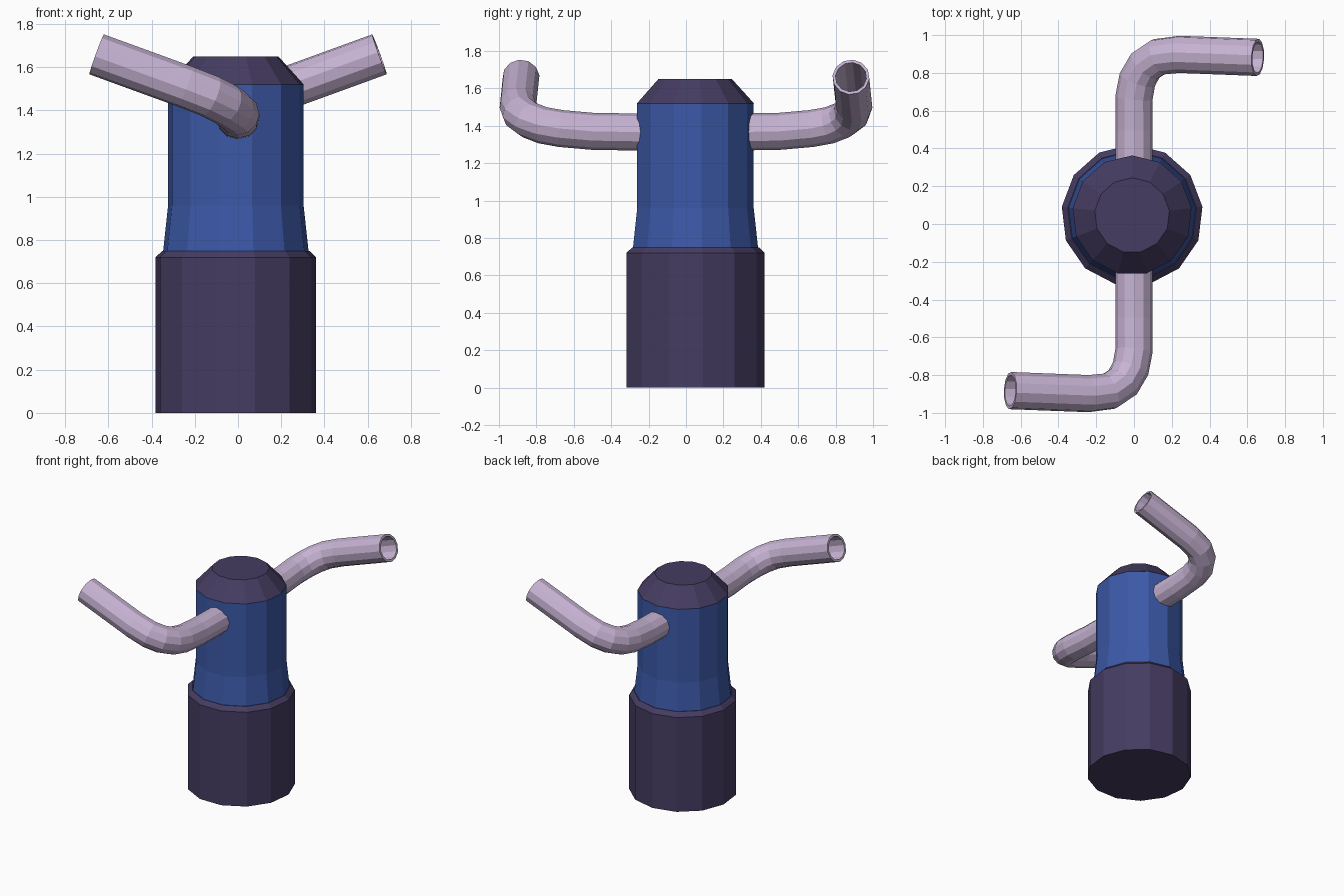
import bpy, bmesh, math
from mathutils import Vector, Matrix

if "Cube" in bpy.data.objects:
    bpy.data.objects.remove(bpy.data.objects["Cube"])

CX, CY, SIDES = -0.01, 0.046, 13


def material(name, rgb):
    m = bpy.data.materials.new(name)
    m.diffuse_color = (*rgb, 1)
    m.use_nodes = True
    m.node_tree.nodes["Principled BSDF"].inputs["Base Color"].default_value = m.diffuse_color
    return m


dark = material("dark_purple", (0.060, 0.045, 0.120))
blue = material("blue", (0.045, 0.100, 0.390))
mauve = material("pale_mauve", (0.570, 0.450, 0.650))


def finish(name, bm, mat):
    bmesh.ops.recalc_face_normals(bm, faces=bm.faces)
    me = bpy.data.meshes.new(name)
    bm.to_mesh(me)
    bm.free()
    me.materials.append(mat)
    ob = bpy.data.objects.new(name, me)
    bpy.context.collection.objects.link(ob)
    return ob


def bridge(bm, a, b):
    n = len(a)
    for i in range(n):
        j = (i + 1) % n
        bm.faces.new((a[i], a[j], b[j], b[i]))


def turned(name, profile, mat):
    """Closed faceted solid from (radius, height) pairs."""
    bm = bmesh.new()
    rings = []
    for r, z in profile:
        angles = [math.pi / 2 + math.tau * i / SIDES for i in range(SIDES)]
        rings.append([bm.verts.new((CX + r * math.cos(a), CY + r * math.sin(a), z))
                      for a in angles])
    for a, b in zip(rings, rings[1:]):
        bridge(bm, a, b)
    bm.faces.new(rings[0])
    bm.faces.new(rings[-1])
    return finish(name, bm, mat)


def tube(name, path, outer, inner, mat, turn, sides=12):
    """Hollow pipe swept along a path, then turned about z."""
    pts = [Vector(p) for p in path]
    segs = [(b - a).normalized() for a, b in zip(pts, pts[1:])]
    tangents = [segs[0]] + [(a + b).normalized() for a, b in zip(segs, segs[1:])] + [segs[-1]]
    up = Vector((0, 0, 1))
    bm = bmesh.new()
    out_rings, in_rings = [], []
    for p, t in zip(pts, tangents):
        up = (up - t * up.dot(t)).normalized()
        side = t.cross(up)
        for r, rings in ((outer, out_rings), (inner, in_rings)):
            rings.append([bm.verts.new(p + r * (math.cos(a) * side + math.sin(a) * up))
                          for a in (math.tau * i / sides for i in range(sides))])
    loop = out_rings + in_rings[::-1]
    for a, b in zip(loop, loop[1:] + loop[:1]):
        bridge(bm, a, b)
    bm.transform(Matrix.Rotation(turn, 4, 'Z'))
    return finish(name, bm, mat)


# Body: wide base, blue column, chamfered cap
turned("base", [(0.375, 0), (0.375, 0.72), (0.343, 0.75)], dark)
turned("column", [(0.339, 0.75), (0.316, 0.96), (0.316, 1.52)], blue)
turned("cap", [(0.317, 1.52), (0.199, 1.65)], dark)

# Bent hollow pipes, the back one is the front one turned half way round
path = [(0, -0.20, 1.365), (0, -0.50, 1.370), (0, -0.67, 1.385), (-0.018, -0.765, 1.402),
        (-0.06, -0.838, 1.430), (-0.13, -0.885, 1.466), (-0.24, -0.898, 1.509),
        (-0.655, -0.882, 1.660)]
tube("front_pipe", path, 0.099, 0.083, mauve, 0)
tube("back_pipe", path, 0.099, 0.083, mauve, math.pi)
